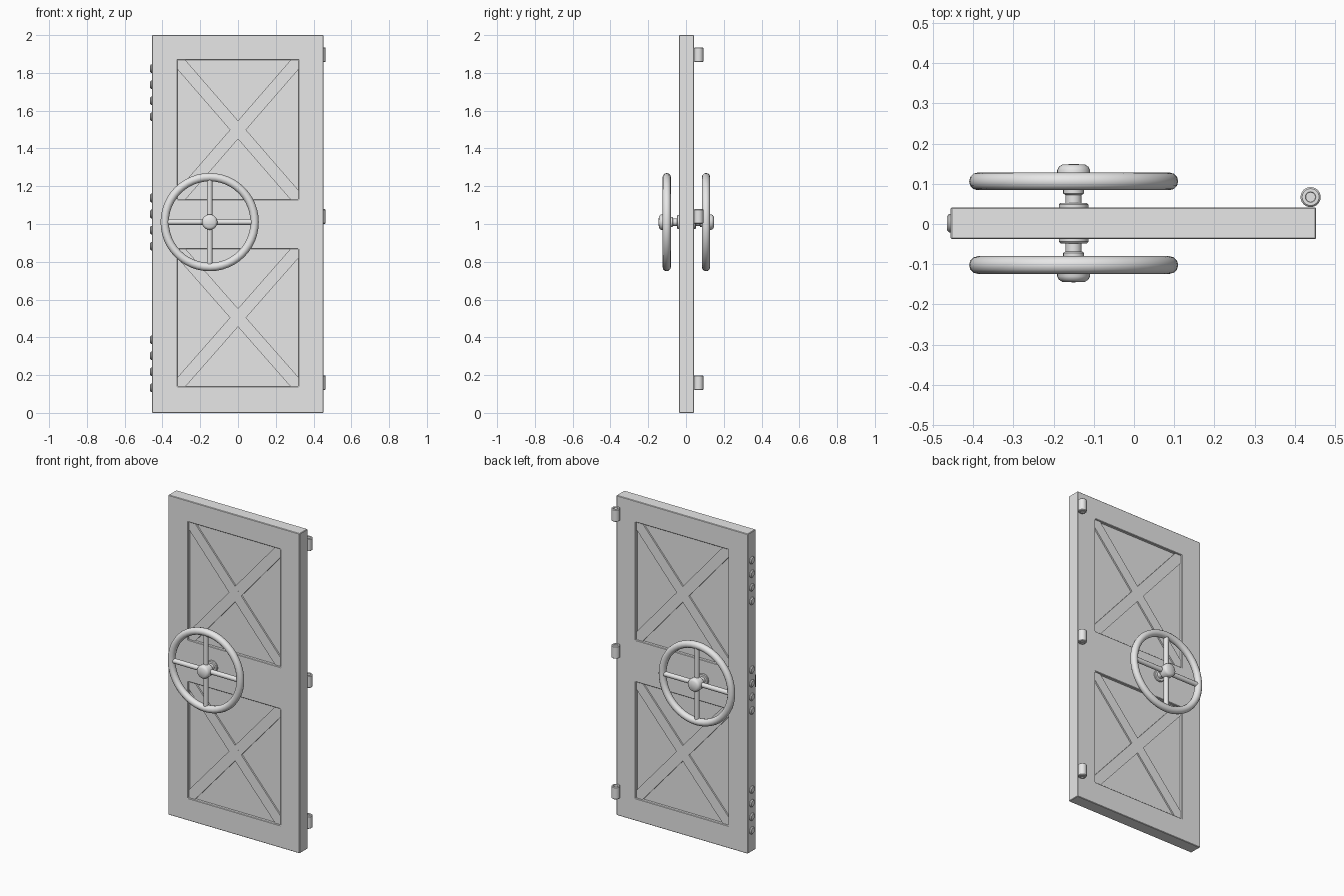
import bpy, bmesh
from math import pi, cos, sin, atan2, hypot
from mathutils import Matrix, Vector

old = bpy.data.objects.get("Cube")
if old:
    bpy.data.objects.remove(old)

steel = bpy.data.materials.new("grey_steel")
steel.use_nodes = True
grey = (0.8, 0.8, 0.8, 1)
steel.diffuse_color = grey
steel.node_tree.nodes["Principled BSDF"].inputs["Base Color"].default_value = grey

YC = 0.002          # middle of the door thickness
HALF = 0.0395       # half of the door thickness
XS = (-0.456, -0.32, 0.32, 0.453)
ZS = (0, 0.14, 0.868, 1.13, 1.867, 2)


def finish(name, bm, smooth=False):
    bmesh.ops.recalc_face_normals(bm, faces=bm.faces)
    mesh = bpy.data.meshes.new(name)
    bm.to_mesh(mesh)
    bm.free()
    mesh.materials.append(steel)
    obj = bpy.data.objects.new(name, mesh)
    bpy.context.collection.objects.link(obj)
    if smooth:
        bpy.ops.object.select_all(action='DESELECT')
        bpy.context.view_layer.objects.active = obj
        obj.select_set(True)
        bpy.ops.object.shade_smooth_by_angle(angle=pi / 5)
    return obj


def bevel(obj, width):
    mod = obj.modifiers.new("soft_edges", 'BEVEL')
    mod.width = width
    mod.segments = 1


def box(name, centre, size, turn=0):
    bm = bmesh.new()
    place = Matrix.Translation(centre) @ Matrix.Rotation(turn, 4, 'Y')
    bmesh.ops.create_cube(bm, size=1, matrix=place @ Matrix.Diagonal((*size, 1)))
    return finish(name, bm)


def lathe(name, profile, place, steps=24, closed=False):
    """Spin (radius, height) points about local z, then place the result."""
    bm = bmesh.new()
    verts = [bm.verts.new((r, 0, h)) for r, h in profile]
    edges = [bm.edges.new(p) for p in zip(verts, verts[1:])]
    if closed:
        edges.append(bm.edges.new((verts[-1], verts[0])))
    bmesh.ops.spin(bm, geom=verts + edges, cent=(0, 0, 0), axis=(0, 0, 1),
                   angle=2 * pi, steps=steps)
    bmesh.ops.remove_doubles(bm, verts=bm.verts, dist=0.0001)
    bmesh.ops.transform(bm, matrix=place, verts=bm.verts)
    return finish(name, bm, True)


# Door frame: a sheet with two openings, thickened
bm = bmesh.new()
grid = [[bm.verts.new((x, YC, z)) for z in ZS] for x in XS]
for i in range(len(XS) - 1):
    for j in range(len(ZS) - 1):
        if not (i == 1 and j in (1, 3)):
            bm.faces.new((grid[i][j], grid[i + 1][j],
                          grid[i + 1][j + 1], grid[i][j + 1]))
frame = finish("door_frame", bm)
thick = frame.modifiers.new("thickness", 'SOLIDIFY')
thick.thickness = 2 * HALF
thick.offset = 0
bevel(frame, 0.003)

# Recessed panels with crossed braces on both faces
for label, j in (("lower", 1), ("upper", 3)):
    w, h = XS[2] - XS[1], ZS[j + 1] - ZS[j]
    mid = Vector((0, YC, (ZS[j] + ZS[j + 1]) / 2))
    box(label + "_panel", mid, (w + 0.02, 0.043, h + 0.02))
    for side, sign in (("rising", -1), ("falling", 1)):
        depth = 0.062 if sign > 0 else 0.0618
        box(f"{label}_{side}_brace", mid, (hypot(w, h), depth, 0.064),
            sign * atan2(h, w))

# Handwheels, one on each face
HUB = [(0, 0.03), (0.037, 0.03), (0.037, 0.046), (0.033, 0.05), (0.02, 0.05),
       (0.02, 0.07), (0.026, 0.074), (0.026, 0.085), (0.041, 0.092),
       (0.041, 0.132), (0.037, 0.14), (0.028, 0.146), (0, 0.147)]
RIM_R, TUBE_R, RIM_H = 0.238, 0.022, 0.104
rim_profile = [(RIM_R + TUBE_R * cos(a), RIM_H + TUBE_R * sin(a))
               for a in (k * pi / 6 for k in range(12))]
for label, turn in (("front", pi / 2), ("back", -pi / 2)):
    place = Matrix.Translation((-0.15, YC, 1.01)) @ Matrix.Rotation(turn, 4, 'X')
    lathe(label + "_wheel_hub", HUB, place)
    lathe(label + "_wheel_rim", rim_profile, place, 48, True)
    bm = bmesh.new()
    for axis in 'XY':
        bmesh.ops.create_cone(
            bm, cap_ends=True, segments=12, radius1=0.015, radius2=0.015,
            depth=2 * RIM_R,
            matrix=place @ Matrix.Translation((0, 0, RIM_H)) @ Matrix.Rotation(pi / 2, 4, axis))
    finish(label + "_wheel_spokes", bm, True)

# Hinge barrels behind the left edge
BARREL = [(0, -0.035), (0.012, -0.035), (0.013, -0.039), (0.021, -0.039),
          (0.025, -0.035), (0.025, 0.035), (0.021, 0.039), (0.013, 0.039),
          (0.012, 0.035), (0, 0.035)]
for label, z in (("lower", 0.16), ("middle", 1.04), ("upper", 1.896)):
    lathe(label + "_hinge_barrel", BARREL, Matrix.Translation((0.439, 0.067, z)))

# Rows of lock bolts along the right edge
BOLT = [(0, 0), (0.023, 0), (0.023, 0.004), (0.017, 0.009), (0, 0.009)]
for label, z in (("lower", 0.26), ("middle", 0.98 + 0.03), ("upper", 1.695)):
    for k in range(4):
        place = Matrix.Translation((XS[0], YC, z + (k - 1.5) * 0.085))
        lathe(f"{label}_lock_bolt_{k + 1}", BOLT,
              place @ Matrix.Rotation(-pi / 2, 4, 'Y'), 16)
